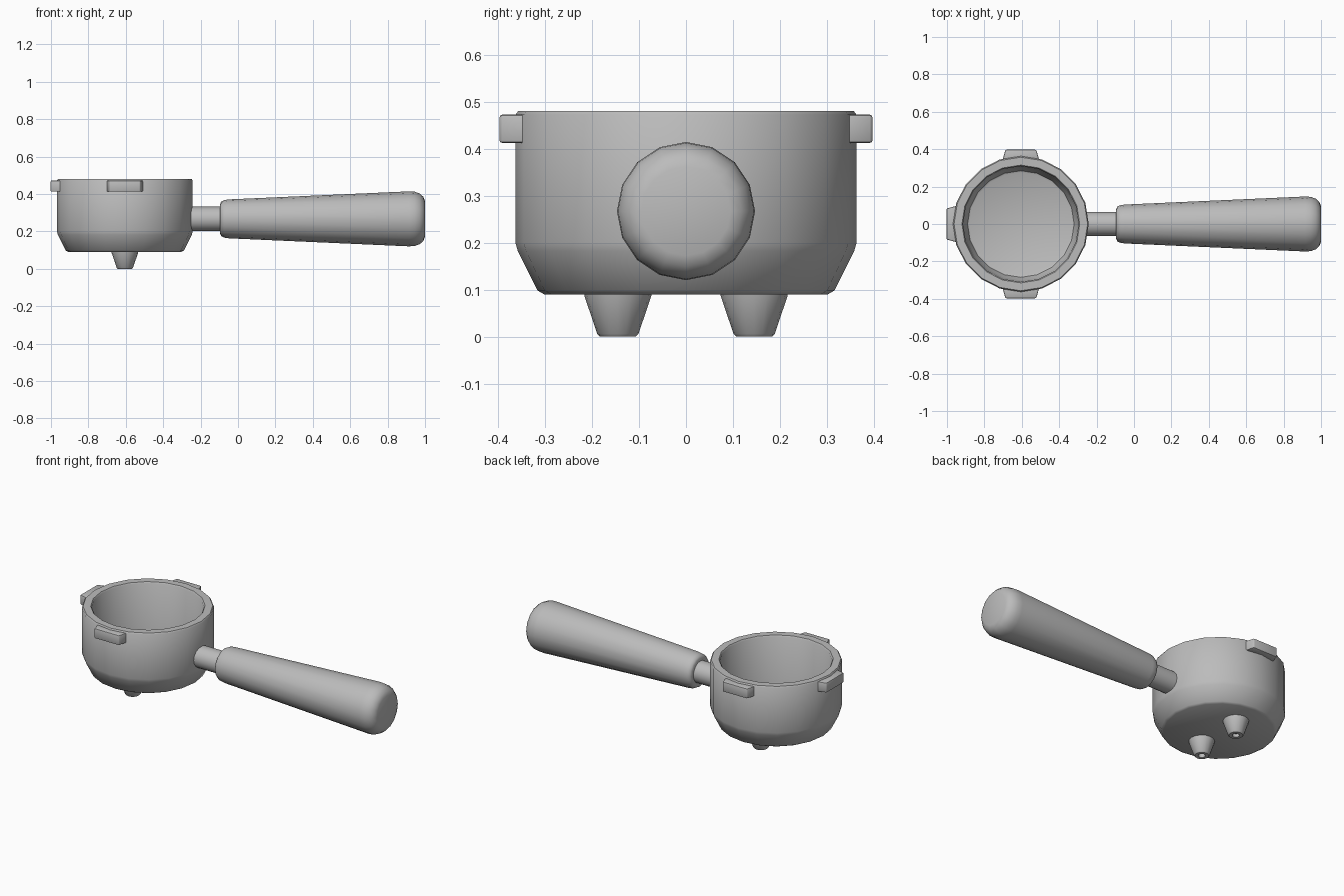
import bpy, bmesh, math
from mathutils import Matrix, Vector

cube = bpy.data.objects.get("Cube")
if cube:
    bpy.data.objects.remove(cube, do_unlink=True)

CENTRE = Vector((-0.605, 0, 0))
GRIP_Z = 0.267

steel = bpy.data.materials.new("brushed_grey")
steel.use_nodes = True
GREY = (0.5, 0.5, 0.5, 1)
steel.diffuse_color = GREY
steel.node_tree.nodes["Principled BSDF"].inputs["Base Color"].default_value = GREY


def finish(name, bm, angle=40):
    bmesh.ops.recalc_face_normals(bm, faces=bm.faces)
    mesh = bpy.data.meshes.new(name)
    bm.to_mesh(mesh)
    bm.free()
    obj = bpy.data.objects.new(name, mesh)
    bpy.context.collection.objects.link(obj)
    mesh.materials.append(steel)
    bpy.ops.object.select_all(action="DESELECT")
    obj.select_set(True)
    bpy.context.view_layer.objects.active = obj
    bpy.ops.object.shade_smooth_by_angle(angle=math.radians(angle))
    return obj


def lathe(name, profile, sides, matrix, angle=40):
    """Turn a (radius, height) profile around z, cap both ends, then place it."""
    bm = bmesh.new()
    rings = []
    for r, h in profile:
        rings.append([bm.verts.new((r * math.cos(a), r * math.sin(a), h))
                      for a in (math.tau * i / sides for i in range(sides))])
    for low, high in zip(rings, rings[1:]):
        for i in range(sides):
            j = (i + 1) % sides
            bm.faces.new((low[i], low[j], high[j], high[i]))
    bm.faces.new(rings[0])
    bm.faces.new(rings[-1])
    bm.transform(matrix)
    return finish(name, bm, angle)


# Bowl: chamfered base, rounded rim, hollow inside
bowl = [(0.302, 0.09), (0.316, 0.098), (0.358, 0.182), (0.363, 0.2),
        (0.363, 0.472), (0.357, 0.48), (0.315, 0.48), (0.309, 0.472),
        (0.305, 0.2), (0.3, 0.185), (0.285, 0.14), (0.275, 0.135)]
lathe("bowl", bowl, 20, Matrix.Translation(CENTRE))

# Neck and handle, turned along x
along_x = Matrix.Translation((0, 0, GRIP_Z)) @ Matrix.Rotation(math.pi / 2, 4, "Y")
lathe("neck", [(0.065, -0.28), (0.065, -0.08)], 16, along_x)
handle = [(0.08, -0.095), (0.092, -0.09), (0.1, -0.075), (0.104, -0.05),
          (0.147, 0.915), (0.145, 0.945), (0.135, 0.972), (0.118, 0.991),
          (0.095, 1.0)]
lathe("handle", handle, 16, along_x, 50)

# Two spouts with a small recessed outlet
spout = [(0.073, 0.1), (0.071, 0.086), (0.044, 0.006), (0.038, 0),
         (0.02, 0), (0.018, 0.02)]
for side, y in (("left", 0.145), ("right", -0.145)):
    lathe("spout_" + side, spout, 16, Matrix.Translation(CENTRE + Vector((0, y, 0))))

# Three locking lugs, narrower towards their outer ends
for name, turn in (("front", -90), ("back", 90), ("end", 180)):
    bm = bmesh.new()
    bmesh.ops.create_cube(bm, size=1)
    for v in bm.verts:
        outer = v.co.x > 0
        v.co = Vector((0.397 if outer else 0.335,
                       v.co.y * (0.165 if outer else 0.2),
                       0.442 + v.co.z * 0.06))
    bmesh.ops.bevel(bm, geom=bm.edges[:], offset=0.006, segments=2,
                    profile=0.5, affect="EDGES")
    bm.transform(Matrix.Translation(CENTRE) @ Matrix.Rotation(math.radians(turn), 4, "Z"))
    finish("lug_" + name, bm)
